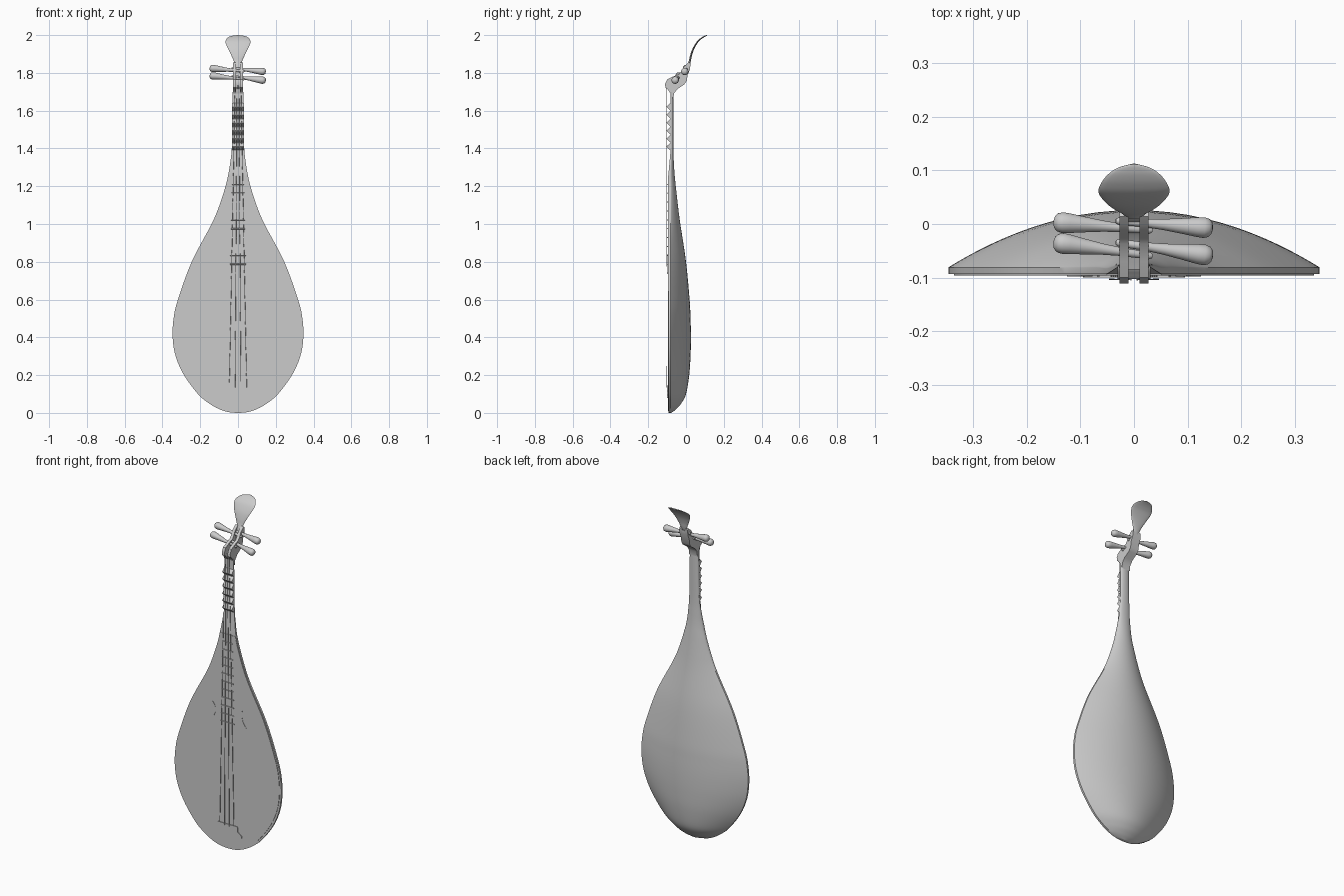
import bpy, bmesh, math
from mathutils import Vector

if "Cube" in bpy.data.objects:
    bpy.data.objects.remove(bpy.data.objects["Cube"])


def finish(name, bm, angle=35):
    bmesh.ops.recalc_face_normals(bm, faces=bm.faces)
    me = bpy.data.meshes.new(name)
    bm.to_mesh(me)
    bm.free()
    ob = bpy.data.objects.new(name, me)
    bpy.context.collection.objects.link(ob)
    bpy.ops.object.select_all(action='DESELECT')
    ob.select_set(True)
    bpy.context.view_layer.objects.active = ob
    bpy.ops.object.shade_smooth_by_angle(angle=math.radians(angle))
    return ob


def spline(pts, n):
    """Smooth curve through points of any dimension."""
    out = []
    for i in range(len(pts) - 1):
        a, b, c, d = pts[max(i - 1, 0)], pts[i], pts[i + 1], pts[min(i + 2, len(pts) - 1)]
        for k in range(n):
            t = k / n
            out.append([0.5 * (2 * q + (r - p) * t + (2 * p - 5 * q + 4 * r - s) * t * t
                               + (3 * q - p - 3 * r + s) * t ** 3) for p, q, r, s in zip(a, b, c, d)])
    out.append(list(pts[-1]))
    return out


def loft(name, rings, angle=35):
    bm = bmesh.new()
    rows = [[bm.verts.new(p) for p in r] for r in rings]
    n = len(rows[0])
    for a, b in zip(rows, rows[1:]):
        for i in range(n):
            j = (i + 1) % n
            bm.faces.new((a[i], a[j], b[j], b[i]))
    bm.faces.new(rows[0])
    bm.faces.new(rows[-1][::-1])
    return finish(name, bm, angle)


def prism_x(name, prof, x0, x1):
    """Extrude a (y, z) profile along x."""
    return loft(name, [[(x, y, z) for y, z in prof] for x in (x0, x1)])


def prism_y(name, prof, y0, y1):
    """Extrude an (x, z) profile along y."""
    return loft(name, [[(x, y, z) for x, z in prof] for y in (y0, y1)])


def tube(name, start, end, prof, seg=16):
    """Round part along a line; prof holds (fraction, radius)."""
    a, b = Vector(start), Vector(end)
    u = (b - a).normalized().orthogonal().normalized()
    v = (b - a).normalized().cross(u)
    return loft(name, [[a.lerp(b, t) + r * (math.cos(k * math.tau / seg) * u + math.sin(k * math.tau / seg) * v)
                        for k in range(seg)] for t, r in prof])


# body and neck: z, half width, back y, front y
sections = spline([
    (0, .004, -.078, -.093), (.004, .05, -.072, -.093), (.02, .1, -.052, -.093), (.05, .153, -.025, -.093),
    (.1, .212, 0, -.093), (.2, .286, .017, -.093), (.3, .33, .024, -.093), (.4, .346, .026, -.093),
    (.5, .341, .024, -.093), (.6, .318, .019, -.093), (.8, .245, 0, -.093), (1, .14, -.03, -.093),
    (1.1, .098, -.043, -.093), (1.2, .066, -.054, -.093), (1.26, .052, -.06, -.093),
    (1.32, .042, -.064, -.088), (1.4, .033, -.067, -.082), (1.55, .029, -.067, -.082),
    (1.7, .028, -.067, -.082)], 6)
rings = []
for z, w, yb, yf in sections:
    yr = yf + min(.012, .3 * (yb - yf))
    s = min(max((z - .9) / .5, 0), 1)
    p = 1 - .5 * s
    ring = [(w, yf, z)]
    for k in range(33):
        a = math.pi * k / 32
        ring.append((w * math.cos(a), yr + (yb - yr) * abs(math.sin(a)) ** (2 * p), z))
    rings.append(ring + [(-w, yf, z)])
loft("body_and_neck", rings)

# soundboard inset from the rim
edge = [(w * .97, .01 + z * .99) for z, w, _, _ in sections if z < 1.265]
prism_y("soundboard", edge + [(-x, z) for x, z in reversed(edge)], -.096, -.09)

# bridge
prism_y("bridge", [(-.095, .08), (.095, .08), (.093, .095), (.068, .115), (.065, .145),
                   (-.065, .145), (-.068, .115), (-.093, .095)], -.1, -.09)

# crescent sound holes
for s, side in ((-1, "left"), (1, "right")):
    outer = spline([(.098, .842), (.082, .82), (.078, .79), (.092, .755), (.125, .735)], 5)
    inner = spline([(.125, .735), (.105, .76), (.095, .79), (.094, .82), (.098, .842)], 5)
    prism_y("sound_crescent_" + side, [(s * x, z) for x, z in outer[:-1] + inner[:-1]], -.0975, -.09)

# low frets on the soundboard
for i in range(11):
    z = .74 + i * .047
    w = .044 - .0012 * i
    prism_x(f"board_fret_{i + 1}", [(-.09, z - .004), (-.1, z - .002), (-.1, z + .002), (-.09, z + .004)], -w, w)

# tall ridged frets on the neck
for i in range(6):
    z = 1.41 + i * .042
    prof = spline([(-.078, z - .021), (-.085, z - .018), (-.096, z - .007), (-.103, z),
                   (-.096, z + .007), (-.085, z + .018), (-.078, z + .021)], 2)
    prism_x(f"neck_fret_{i + 1}", prof, -.031, .031)

# strings
for i in range(4):
    f = (i - 1.5) / 1.5
    tube(f"string_{i + 1}", (f * .046, -.103, .135), (f * .015, -.104, 1.735), [(0, .0012), (1, .0012)], 6)

# peg box: two cheeks and a back
cheek = [(-.081, 1.69), (-.098, 1.715), (-.109, 1.722), (-.111, 1.742), (-.1, 1.765), (-.07, 1.78),
         (-.037, 1.793), (-.024, 1.81), (-.014, 1.83), (0, 1.844), (.014, 1.856), (.023, 1.85),
         (.022, 1.82), (.009, 1.79), (.004, 1.757), (-.01, 1.738), (-.045, 1.715), (-.064, 1.69), (-.067, 1.66)]
for s, side in ((-1, "left"), (1, "right")):
    prism_x("peg_box_cheek_" + side, cheek, s * .01, s * .027)
prism_x("peg_box_back", [(.022, 1.84), (.022, 1.82), (.009, 1.79), (.004, 1.757), (-.01, 1.738), (-.045, 1.715),
                         (-.064, 1.69), (-.067, 1.66), (-.081, 1.68), (-.085, 1.722), (-.05, 1.735),
                         (-.02, 1.752), (-.01, 1.765), (-.004, 1.8), (.008, 1.845)], -.011, .011)

# tuning pegs, knob end first
peg = [(0, .003), (.01, .011), (.04, .017), (.09, .0195), (.16, .0185), (.3, .015), (.5, .0105),
       (.68, .008), (.97, .007), (1, .004)]
pegs = [((-.15, .004, 1.825), (.034, -.012, 1.808)), ((-.15, -.034, 1.786), (.034, -.06, 1.766)),
        ((.147, -.008, 1.806), (-.034, .006, 1.824)), ((.147, -.06, 1.759), (-.034, -.034, 1.782))]
for i, (a, b) in enumerate(pegs):
    tube(f"tuning_peg_{i + 1}", a, b, peg, 20)

# flared head blade: y, z, half width
blade = spline([(.012, 1.835, .016), (.02, 1.862, .022), (.026, 1.89, .034), (.038, 1.925, .051),
                (.058, 1.96, .066), (.075, 1.978, .062), (.092, 1.99, .049), (.105, 1.996, .03),
                (.112, 1.998, .005)], 5)
rings = []
for i, (y, z, w) in enumerate(blade):
    a, b = blade[max(i - 1, 0)], blade[min(i + 1, len(blade) - 1)]
    t = Vector((0, b[0] - a[0], b[1] - a[1])).normalized()
    n = Vector((0, -t.z, t.y))
    h = .006 - .004 * i / len(blade)
    rings.append([Vector((w * math.cos(k * math.tau / 20), y, z)) + n * h * math.sin(k * math.tau / 20)
                  for k in range(20)])
loft("head_blade", rings, 50)
